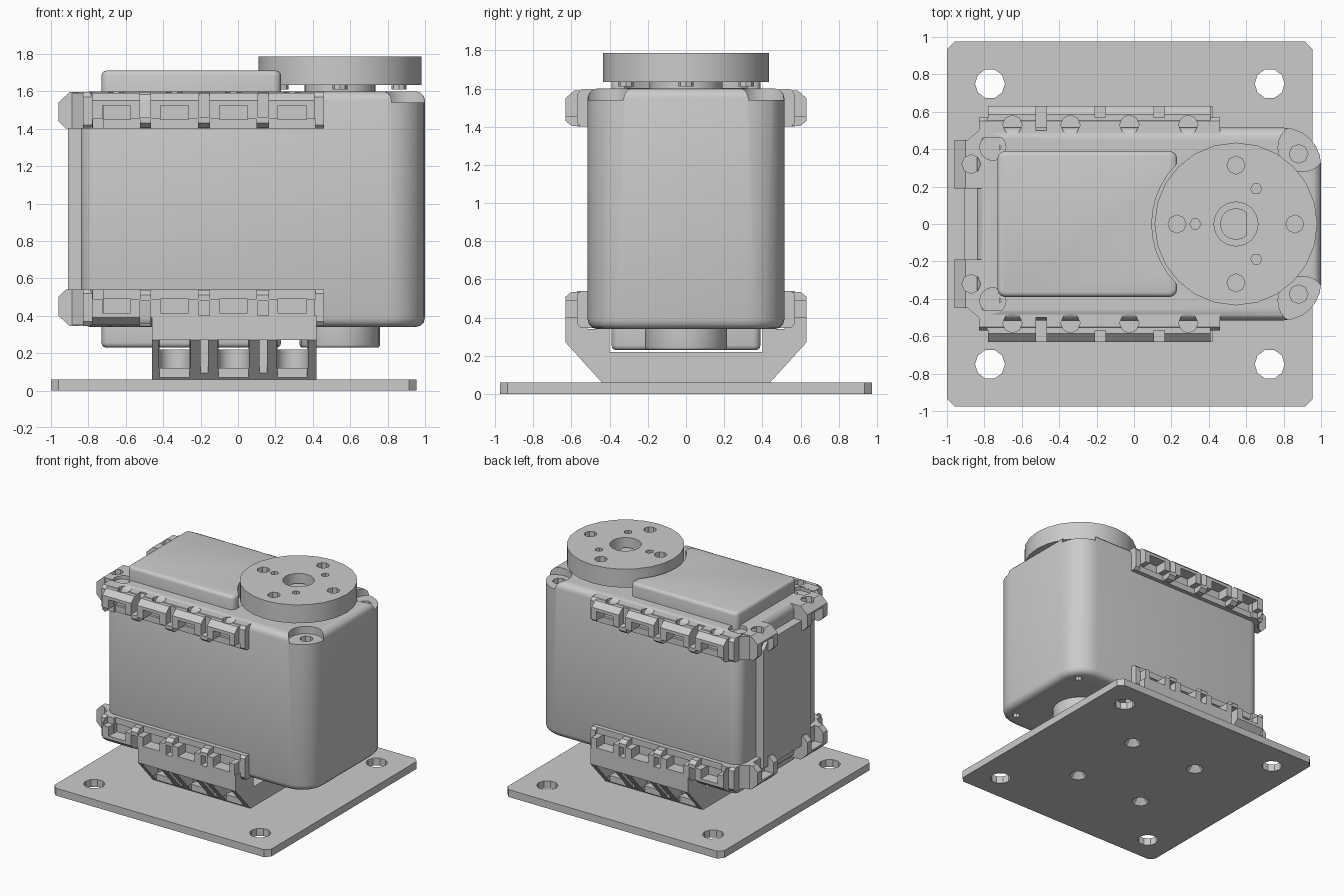
import bpy, bmesh, math
from mathutils import Matrix

if "Cube" in bpy.data.objects:
    bpy.data.objects.remove(bpy.data.objects["Cube"])

grey = bpy.data.materials.new("light_grey")
grey.use_nodes = True
grey.diffuse_color = (0.6, 0.6, 0.6, 1)
grey.node_tree.nodes["Principled BSDF"].inputs["Base Color"].default_value = (0.6, 0.6, 0.6, 1)


def extrude(bm, pts, lo, hi, axis="z"):
    """Add a closed prism: outline pts swept from lo to hi along axis."""
    place = {"z": lambda u, v, w: (u, v, w), "x": lambda u, v, w: (w, u, v),
             "y": lambda u, v, w: (u, w, v)}[axis]
    a = [bm.verts.new(place(u, v, lo)) for u, v in pts]
    b = [bm.verts.new(place(u, v, hi)) for u, v in pts]
    faces = [bm.faces.new(a), bm.faces.new(b)]
    for i in range(len(a)):
        j = (i + 1) % len(a)
        faces.append(bm.faces.new((a[i], a[j], b[j], b[i])))
    bmesh.ops.recalc_face_normals(bm, faces=faces)


def circle(x, y, r, n=24):
    return [(x + r * math.cos(2 * math.pi * i / n), y + r * math.sin(2 * math.pi * i / n))
            for i in range(n)]


def rect(x0, x1, y0, y1):
    return [(x0, y0), (x1, y0), (x1, y1), (x0, y1)]


def rounded(x0, x1, y0, y1, r_left, r_right, n=6):
    """Rectangle with separate corner radii at its left and right ends."""
    pts = []
    for q, (cx, sy, r) in enumerate([(x1, 1, r_right), (x0, 1, r_left), (x0, -1, r_left), (x1, -1, r_right)]):
        mx = cx - r if cx == x1 else cx + r
        my = y1 - r if sy > 0 else y0 + r
        for i in range(n + 1):
            t = math.pi / 2 * (q + i / n)
            pts.append((mx + r * math.cos(t), my + r * math.sin(t)))
    return pts


def cone(bm, x, y, z0, z1, r0, r1, n=8):
    bmesh.ops.create_cone(bm, cap_ends=True, segments=n, radius1=r0, radius2=r1, depth=z1 - z0,
                          matrix=Matrix.Translation((x, y, (z0 + z1) / 2)))


def finish(name, bm, cuts=None, bevel=None):
    """Turn bm into an object, bevel chosen edges, then subtract the cuts."""
    if bevel:
        width, zs = bevel
        edges = [e for e in bm.edges
                 if any(all(abs(v.co.z - z) < 1e-4 for v in e.verts) for z in zs)]
        bmesh.ops.bevel(bm, geom=edges, offset=width, segments=3, profile=0.5, affect="EDGES")
    me = bpy.data.meshes.new(name)
    bm.to_mesh(me)
    ob = bpy.data.objects.new(name, me)
    bpy.context.collection.objects.link(ob)
    if cuts:
        cme = bpy.data.meshes.new("cutter")
        cuts.to_mesh(cme)
        cutter = bpy.data.objects.new("cutter", cme)
        bpy.context.collection.objects.link(cutter)
        cutter.hide_render = True
        mod = ob.modifiers.new("cut", "BOOLEAN")
        mod.object, mod.operation, mod.solver, mod.use_self = cutter, "DIFFERENCE", "EXACT", True
        bpy.context.view_layer.update()
        ob.data = bpy.data.meshes.new_from_object(ob.evaluated_get(bpy.context.evaluated_depsgraph_get()))
        ob.modifiers.clear()
        bpy.data.objects.remove(cutter)
    ob.data.materials.clear()
    ob.data.materials.append(grey)
    bpy.ops.object.select_all(action="DESELECT")
    ob.select_set(True)
    bpy.context.view_layer.objects.active = ob
    bpy.ops.object.shade_smooth_by_angle(angle=math.radians(32))
    return ob


def mirrored(ob, name, sy, flip):
    """Copy a part to the other side (sy = -1) or to the lower cap (flip)."""
    m = Matrix.Diagonal((1, sy, -1 if flip else 1, 1))
    m = Matrix.Translation((0, 0, 1.94 if flip else 0)) @ m
    me = ob.data.copy()
    me.transform(m)
    if (sy < 0) != flip:
        me.flip_normals()
    bpy.context.collection.objects.link(bpy.data.objects.new(name, me))


new = bmesh.new
SHAFT_X = 0.545
SCREWS = (-0.65, -0.34, -0.025, 0.29)

# Base plate with mounting holes and countersunk holes from below
bm, cut = new(), new()
extrude(bm, [(-1, -.935), (-.96, -.975), (.915, -.975), (.955, -.935),
             (.955, .935), (.915, .975), (-.96, .975), (-1, .935)], 0, .06)
for sy in (-1, 1):
    for x in (-.77, .725):
        extrude(cut, circle(x, sy * .75, .08, 10), -.1, .2)
    for x in (-.34, .29):
        cone(cut, x, sy * .33, -.002, .055, .07, .02)
finish("base_plate", bm, cut)

# Cradle bracket between plate and housing
bm, cut = new(), new()
half = [(.44, .06), (.63, .27), (.63, .4), (.515, .4), (.515, .34), (.4, .34), (.4, .22)]
extrude(bm, half + [(-y, z) for y, z in reversed(half)], -.46, .42, "x")
for sy in (-1, 1):
    for x in (-.34, -.025, .29):
        extrude(cut, rect(x - .085, x + .085, *sorted((sy * .42, sy * .8))), .12, .27)
        extrude(cut, circle(x, sy * .42, .084, 16), .12, .269)
        extrude(cut, rect(x - .08, x + .08, *sorted((sy * .45, sy * .8))), .07, .125)
    for x in (-.18, .135):
        extrude(cut, rect(x - .02, x + .02, *sorted((sy * .47, sy * .8))), .05, .27)
finish("cradle_bracket", bm, cut)

# Main housing with screw holes and corner pads
bm, cut = new(), new()
extrude(bm, rounded(-.84, 1, -.515, .515, .09, .2), .34, 1.6)
for sy in (-1, 1):
    extrude(cut, circle(.9, sy * .41, .13), 1.54, 1.8)
    extrude(cut, circle(.88, sy * .375, .05, 8), 1.47, 1.55)
    extrude(cut, circle(.88, sy * .375, .03, 8), .2, .4)
    extrude(cut, circle(-.755, sy * .41, .07, 16), 1.57, 1.7)
    extrude(cut, circle(-.755, sy * .41, .045, 6), 1.52, 1.58)
finish("housing", bm, cut, (.05, (.34, 1.6)))

# Raised panel on the closed end
bm = new()
extrude(bm, [(-.3, .46), (.3, .46), (.3, 1.42), (.24, 1.48), (-.24, 1.48), (-.3, 1.42)], -.91, -.8, "x")
finish("end_panel", bm)

# Side screw rows: ribbed bars with notches and nut pockets
bm, cut = new(), new()
extrude(bm, [(.46, 1.4), (.55, 1.4), (.57, 1.42), (.57, 1.57), (.55, 1.595), (.46, 1.595)], -.83, .46, "x")
extrude(bm, [(.47, 1.405), (.6, 1.405), (.63, 1.43), (.63, 1.55), (.585, 1.59), (.47, 1.59)], -.78, .41, "x")
for x in SCREWS:
    extrude(cut, rect(x - .075, x + .075, .53, .8), 1.45, 1.525)
    extrude(cut, rect(x - .125, x + .125, .55, .8), 1.3, 1.451)
    extrude(cut, circle(x, .53, .052, 8), 1.53, 1.7)
for x, depth in ((-.495, .5), (-.18, .57), (.135, .57)):
    extrude(cut, rect(x - .028, x + .028, depth, .8), 1.46, 1.7)
row = finish("back_upper_screw_row", bm, cut)
mirrored(row, "front_upper_screw_row", -1, False)
mirrored(row, "back_lower_screw_row", 1, True)
mirrored(row, "front_lower_screw_row", -1, True)

# End tabs at the closed end
bm, cut = new(), new()
extrude(bm, [(-.8, 1.4), (-.92, 1.4), (-.96, 1.44), (-.96, 1.54), (-.9, 1.595), (-.8, 1.595)], .19, .45, "y")
extrude(bm, [(-.72, .35), (-.9, .35), (-.9, .44), (-.83, .5), (-.78, .57), (-.72, .57)], 1.4, 1.59)
extrude(cut, circle(-.87, .32, .05, 8), 1.53, 1.7)
extrude(cut, rect(-1.1, -.88, .245, .395), 1.3, 1.525)
extrude(cut, circle(-.755, .41, .07, 16), 1.57, 1.7)
tab = finish("back_upper_end_tab", bm, cut)
mirrored(tab, "front_upper_end_tab", -1, False)
mirrored(tab, "back_lower_end_tab", 1, True)
mirrored(tab, "front_lower_end_tab", -1, True)

# Raised lid on top, scooped for the disc
bm, cut = new(), new()
extrude(bm, rounded(-.73, .23, -.39, .39, .04, .04, 3), 1.57, 1.71)
extrude(cut, circle(SHAFT_X, 0, .45, 40), 1.602, 1.9)
finish("top_lid", bm, cut, (.025, (1.71,)))

# Lower lid and bearing boss
bm = new()
extrude(bm, rounded(-.73, .23, -.39, .39, .04, .04, 3), .23, .37)
finish("bottom_lid", bm, None, (.025, (.23,)))
bm = new()
extrude(bm, circle(SHAFT_X, 0, .215), .23, .37)
finish("bearing_boss", bm, None, (.015, (.23,)))

# Output disc with bolt holes, screw tips beneath, hub and flatted shaft
bm, cut = new(), new()
extrude(bm, circle(SHAFT_X, 0, .435), 1.635, 1.785)
extrude(cut, circle(SHAFT_X, 0, .118, 16), 1.5, 1.9)
tips = new()
for k in range(4):
    t = k * math.pi / 2
    x, y = SHAFT_X + .315 * math.cos(t), .315 * math.sin(t)
    extrude(cut, circle(x, y, .048, 8), 1.68, 1.9)
    extrude(tips, circle(x, y, .04, 8), 1.61, 1.64)
for k in range(3):
    t = math.pi / 3 + k * 2 * math.pi / 3
    extrude(cut, circle(SHAFT_X + .217 * math.cos(t), .217 * math.sin(t), .03, 6), 1.68, 1.9)
finish("output_disc", bm, cut)
finish("disc_screw_tips", tips)
bm = new()
extrude(bm, circle(SHAFT_X, 0, .19), 1.58, 1.66)
finish("output_hub", bm)
bm = new()
extrude(bm, [(min(x, SHAFT_X + .06), y) for x, y in circle(SHAFT_X, 0, .085, 16)], 1.6, 1.72)
finish("output_shaft", bm)
